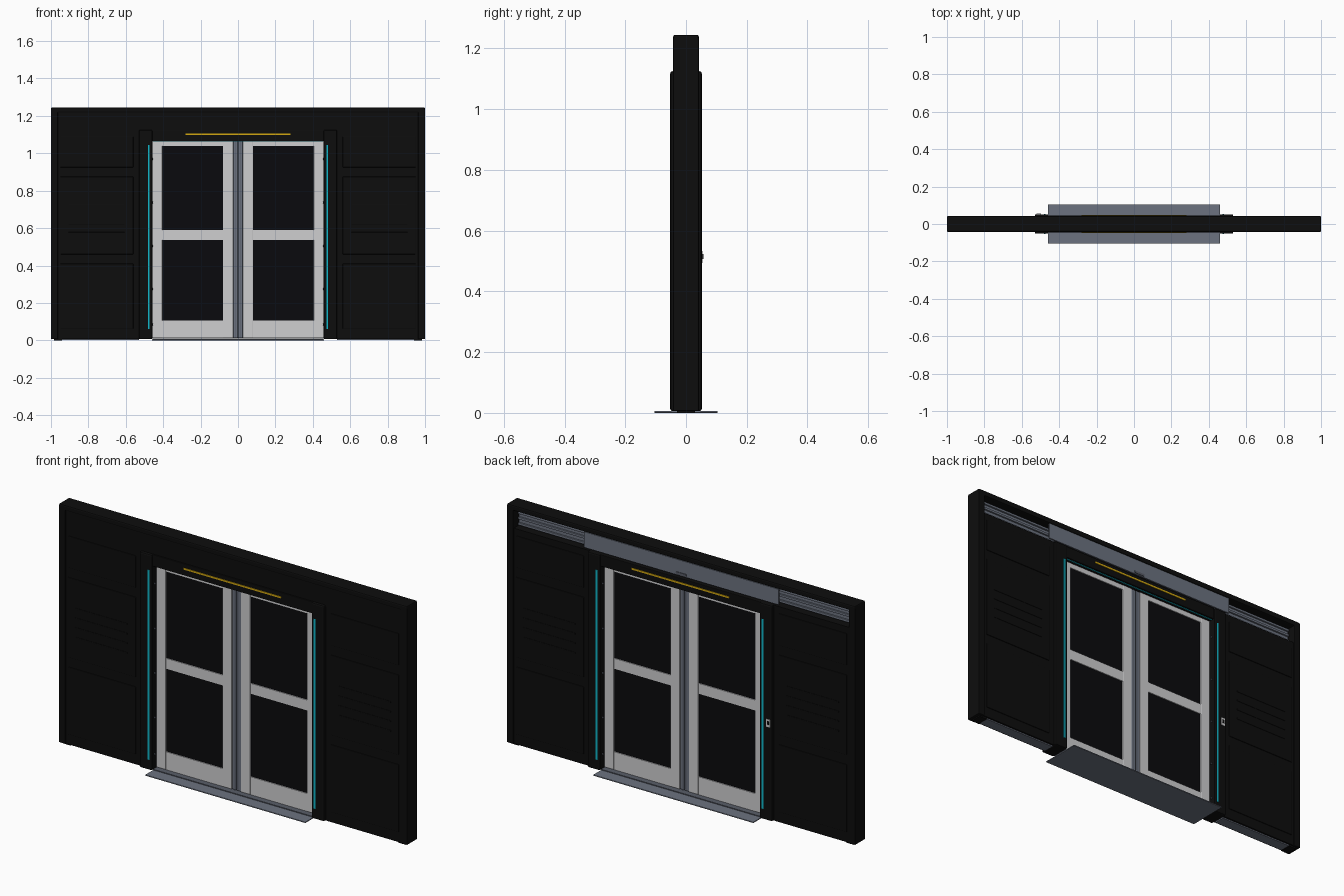
import bpy
import math

cube = bpy.data.objects.get("Cube")
if cube:
    bpy.data.objects.remove(cube, do_unlink=True)


def material(name, r, g, b):
    m = bpy.data.materials.new(name)
    m.use_nodes = True
    m.diffuse_color = (r, g, b, 1)
    m.node_tree.nodes["Principled BSDF"].inputs["Base Color"].default_value = (r, g, b, 1)
    return m


BLACK = material("black panel", 0.004, 0.004, 0.004)
GLASS = material("dark glass", 0.003, 0.003, 0.004)
WHITE = material("door white", 0.62, 0.62, 0.63)
GREY = material("steel grey", 0.15, 0.17, 0.215)
RUBBER = material("seal grey", 0.10, 0.11, 0.14)
CYAN = material("cyan light", 0.005, 0.48, 0.60)
YELLOW = material("amber light", 0.65, 0.39, 0.005)


def box(name, x, y, z, mat, bevel=0.0):
    """Box from (min, max) pairs on each axis."""
    bpy.ops.mesh.primitive_cube_add(size=1, location=[sum(p) / 2 for p in (x, y, z)])
    o = bpy.context.object
    o.name = name
    o.scale = [abs(p[1] - p[0]) for p in (x, y, z)]
    bpy.ops.object.transform_apply(location=False, rotation=False, scale=True)
    o.data.materials.append(mat)
    if bevel:
        mod = o.modifiers.new("Bevel", "BEVEL")
        mod.width = bevel
        mod.segments = 2
    return o


def span(s, a, b):
    """Mirror an interval to side s."""
    return tuple(sorted((s * a, s * b)))


FACE = 0.037      # wall skin depth
EDGE = 0.042      # outer border depth
JAMB = 0.052      # jamb depth

# Outer border, and wall above the doorway
box("top_beam", (-1, 1), (-EDGE, EDGE), (1.217, 1.245), BLACK, 0.006)
box("header_wall", (-0.54, 0.54), (-FACE, -0.005), (1.12, 1.22), BLACK)
box("door_lintel", (-0.47, 0.47), (-0.045, 0.045), (1.065, 1.125), BLACK, 0.003)
box("header_cover", (-0.558, 0.558), (0.032, 0.04), (1.135, 1.216), GREY)
box("header_sensor", (-0.03, 0.03), (0.04, 0.043), (1.14, 1.152), RUBBER)
box("threshold", (-0.46, 0.46), (-0.104, 0.104), (0, 0.006), GREY, 0.002)
box("threshold_ridge", (-0.46, 0.46), (-0.04, 0.04), (0.006, 0.01), RUBBER)

for s, side in ((1, "left"), (-1, "right")):
    # Side wall with the open track pocket at the back
    box(f"{side}_wall", span(s, 0.52, 0.97), (-FACE, FACE), (0.008, 1.125), BLACK)
    box(f"{side}_pocket_wall", span(s, 0.52, 0.97), (-FACE, -0.005), (1.12, 1.22), BLACK)
    box(f"{side}_end_post", span(s, 0.963, 1), (-EDGE, EDGE), (0.006, 1.235), BLACK, 0.004)
    box(f"{side}_foot", span(s, 0.94, 0.985), (-0.03, 0.03), (0, 0.012), BLACK)
    box(f"{side}_bottom_channel", span(s, 0.53, 0.95), (-0.028, 0.028), (0.002, 0.01), GREY)

    # Sliding track
    box(f"{side}_track_back", span(s, 0.5, 0.955), (-0.004, 0.004), (1.135, 1.205), GREY)
    for i, z in enumerate((1.135, 1.165, 1.193)):
        box(f"{side}_track_rail_{i}", span(s, 0.5, 0.955), (0.004, 0.014), (z, z + 0.012), GREY, 0.002)

    # Jamb
    box(f"{side}_jamb", span(s, 0.458, 0.53), (-JAMB, JAMB), (0.006, 1.125), BLACK, 0.007)
    for i, z in enumerate((0.085, 0.275, 0.505, 0.737, 0.97)):
        for f in (-1, 1):
            bpy.ops.mesh.primitive_cylinder_add(
                vertices=12, radius=0.005, depth=0.006,
                location=(s * 0.457, f * 0.03, z), rotation=(0, math.pi / 2, 0))
            screw = bpy.context.object
            screw.name = f"{side}_jamb_screw"
            screw.data.materials.append(RUBBER)

    for f, face in ((-1, "front"), (1, "back")):
        # Light strip on the jamb
        box(f"{side}_{face}_jamb_light", span(s, 0.472, 0.482),
            span(f, 0.05, JAMB + 0.0015), (0.06, 1.045), CYAN)
        # Raised wall panels, the middle one with slats
        for i, z in enumerate(((0.06, 0.41), (0.46, 0.875), (0.925, 1.09))):
            box(f"{side}_{face}_panel_{i}", span(s, 0.56, 0.95),
                span(f, FACE - 0.004, FACE + 0.004), z, BLACK, 0.003)
        for i in range(4):
            z = 0.57 + 0.05 * i
            box(f"{side}_{face}_slat_{i}", span(s, 0.607, 0.907),
                span(f, FACE, FACE + 0.006), (z, z + 0.008), BLACK, 0.001)

    # Door leaf: stiles, rails and glass
    depth = (-0.014, 0.014)
    box(f"{side}_door_outer_stile", span(s, 0.405, 0.46), depth, (0.012, 1.066), WHITE, 0.002)
    box(f"{side}_door_inner_stile", span(s, 0.026, 0.08), depth, (0.012, 1.066), WHITE, 0.002)
    for part, z in (("bottom", (0.012, 0.105)), ("middle", (0.536, 0.59)), ("top", (1.04, 1.066))):
        box(f"{side}_door_{part}_rail", span(s, 0.08, 0.405), (-0.013, 0.013), z, WHITE)
    box(f"{side}_door_glass", span(s, 0.078, 0.407), (-0.008, 0.008), (0.1, 1.045), GLASS)
    box(f"{side}_door_seal", span(s, 0.0015, 0.026), (-0.012, 0.012), (0.012, 1.066), GREY, 0.003)
    box(f"{side}_door_seal_groove", span(s, 0.011, 0.014), (-0.0125, 0.0125), (0.012, 1.066), RUBBER)
box("door_gap", (-0.002, 0.002), (-0.008, 0.008), (0.012, 1.066), BLACK)

# Lights on the lintel, front and back
for f, face in ((-1, "front"), (1, "back")):
    box(f"{face}_lintel_light", (-0.28, 0.28), span(f, 0.044, 0.048), (1.097, 1.106), YELLOW)
    box(f"{face}_soffit_light", (-0.455, 0.455), span(f, 0.03, 0.036), (1.063, 1.066), CYAN)

# Lock on the back of the right jamb
box("lock_plate", (-0.521, -0.498), (0.05, 0.055), (0.493, 0.533), WHITE)
box("lock_slot", (-0.515, -0.504), (0.054, 0.057), (0.506, 0.524), BLACK)
